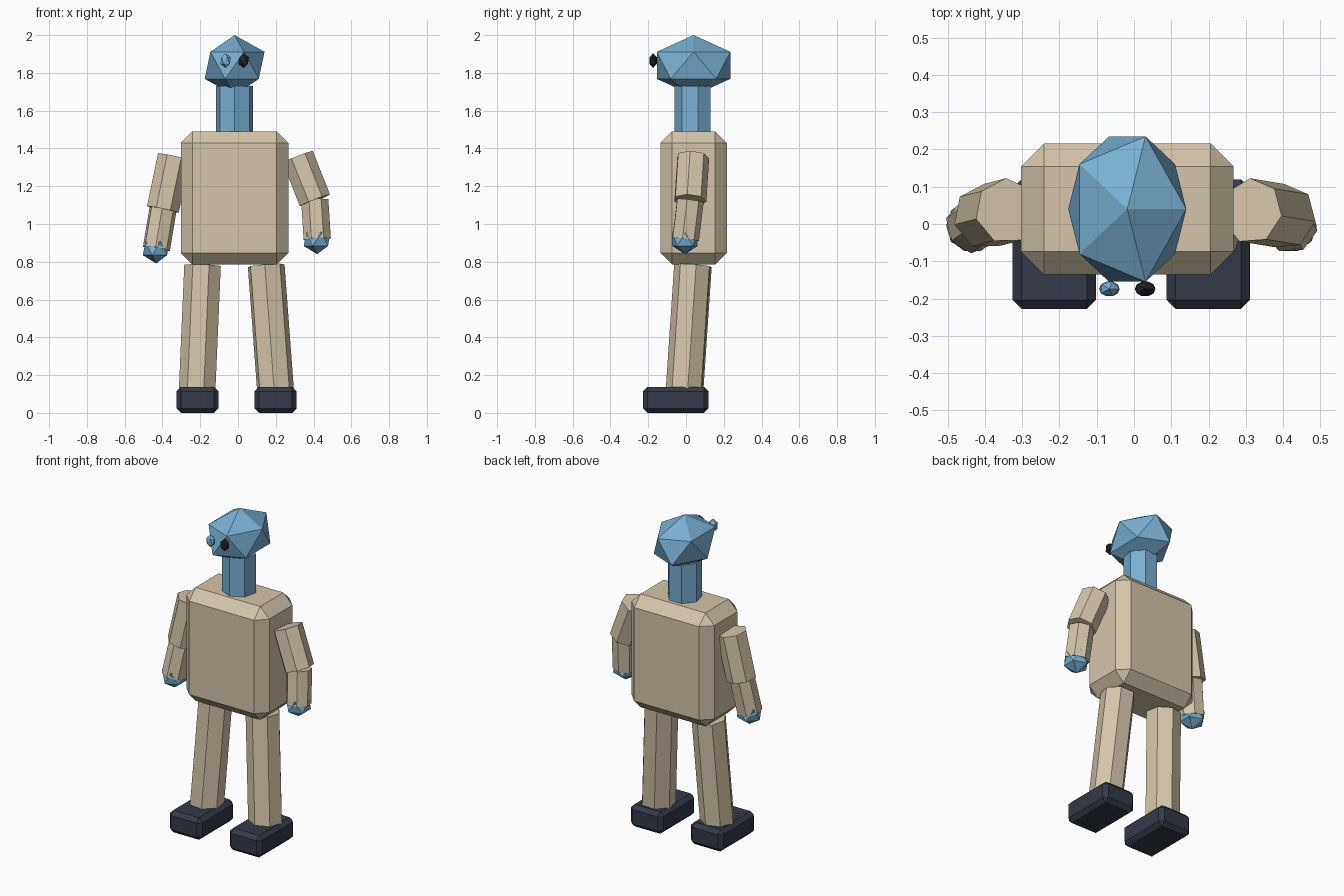
import bpy
from mathutils import Vector

cube = bpy.data.objects.get("Cube")
if cube:
    bpy.data.objects.remove(cube, do_unlink=True)


def material(name, rgb):
    mat = bpy.data.materials.new(name)
    mat.use_nodes = True
    color = (*rgb, 1)
    mat.diffuse_color = color
    mat.node_tree.nodes["Principled BSDF"].inputs["Base Color"].default_value = color
    return mat


TAN = material("tan cloth", (0.66, 0.56, 0.40))
BLUE = material("blue skin", (0.19, 0.43, 0.65))
NAVY = material("navy shoe", (0.033, 0.042, 0.065))
BLACK = material("black eye", (0.016, 0.017, 0.024))


def finish(name, mat):
    obj = bpy.context.object
    obj.name = name
    obj.data.materials.append(mat)
    return obj


def block(name, center, size, bevel, mat):
    bpy.ops.mesh.primitive_cube_add(size=1, location=center)
    obj = finish(name, mat)
    obj.scale = size
    bpy.ops.object.transform_apply(location=False, rotation=False, scale=True)
    mod = obj.modifiers.new("chamfer", "BEVEL")
    mod.width = bevel
    mod.segments = 1


def limb(name, start, end, radius, mat):
    # Seven-sided rod from start to end
    a, b = Vector(start), Vector(end)
    axis = b - a
    bpy.ops.mesh.primitive_cylinder_add(
        vertices=7, radius=radius, depth=axis.length, location=(a + b) / 2)
    obj = finish(name, mat)
    obj.rotation_mode = "QUATERNION"
    obj.rotation_quaternion = axis.to_track_quat("Z", "Y")


def gem(name, center, radii, mat):
    # Stretched twenty-sided ball
    bpy.ops.mesh.primitive_ico_sphere_add(subdivisions=1, radius=1, location=center)
    finish(name, mat).scale = radii


# Trunk, neck and head
block("torso", (-0.018, 0.04, 1.138), (0.57, 0.352, 0.705), 0.062, TAN)
limb("neck", (-0.018, 0.04, 1.47), (-0.018, 0.04, 1.73), 0.1, BLUE)
gem("head", (-0.018, 0.04, 1.84), (0.177, 0.229, 0.16), BLUE)

# Eyes
gem("right_eye", (-0.066, -0.174, 1.865), (0.031, 0.023, 0.039), BLUE)
gem("left_eye", (0.03, -0.174, 1.865), (0.031, 0.023, 0.039), BLACK)

# Arms and hands: shoulder, elbow, wrist
ARMS = {
    "left": ((0.315, 0.035, 1.355), (0.406, 0.02, 1.125), (0.419, -0.005, 0.919)),
    "right": ((-0.34, 0.035, 1.357), (-0.398, 0.02, 1.077), (-0.433, -0.005, 0.87)),
}
for side, (shoulder, elbow, wrist) in ARMS.items():
    limb(side + "_upper_arm", shoulder, elbow, 0.088, TAN)
    limb(side + "_forearm", elbow, wrist, 0.074, TAN)
    gem(side + "_hand", wrist, (0.079, 0.079, 0.079), BLUE)

# Legs and shoes: hip, ankle, shoe centre
LEGS = {
    "left": ((0.148, 0.037, 0.78), (0.198, -0.008, 0.11), 0.199),
    "right": ((-0.185, 0.037, 0.78), (-0.214, -0.008, 0.11), -0.214),
}
for side, (hip, ankle, foot_x) in LEGS.items():
    limb(side + "_leg", hip, ankle, 0.1, TAN)
    block(side + "_shoe", (foot_x, -0.054, 0.069), (0.224, 0.347, 0.137), 0.024, NAVY)
